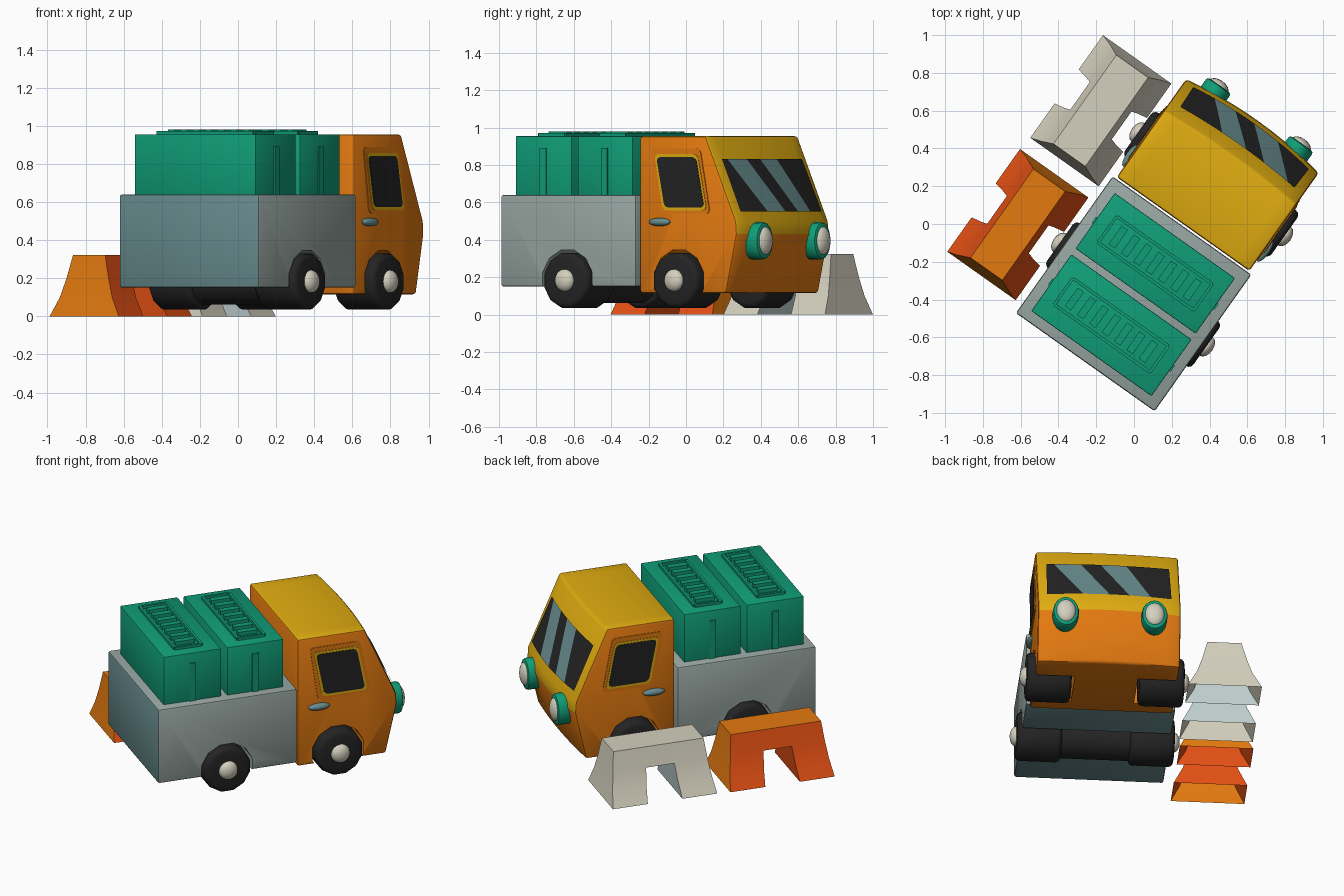
import bpy, bmesh, math
from mathutils import Matrix, Vector

if "Cube" in bpy.data.objects:
    bpy.data.objects.remove(bpy.data.objects["Cube"])

# Truck frame: local x = truck's right, local y = truck's forward
WORLD = Matrix.Rotation(math.radians(-35.3), 4, 'Z') @ Matrix.Translation((0.212, 0, 0))


def mat(name, r, g, b):
    m = bpy.data.materials.new(name)
    lin = [((c / 255 + 0.055) / 1.055) ** 2.4 if c > 10 else c / 255 / 12.92 for c in (r, g, b)]
    m.diffuse_color = (*lin, 1)
    m.use_nodes = True
    m.node_tree.nodes["Principled BSDF"].inputs["Base Color"].default_value = m.diffuse_color
    return m


YELLOW = mat("yellow", 224, 172, 16)
ORANGE = mat("orange", 228, 122, 16)
RED = mat("red_orange", 228, 80, 20)
TEAL = mat("teal", 16, 158, 120)
GREY = mat("grey", 152, 166, 162)
SLATE = mat("slate", 104, 140, 142)
CREAM = mat("cream", 212, 208, 190)
PALE = mat("pale_blue_grey", 192, 208, 208)
BLACK = mat("charcoal", 36, 36, 37)


def finish(name, bm, mats, bevel=0, smooth=True, segs=2):
    bmesh.ops.recalc_face_normals(bm, faces=bm.faces)
    bm.transform(WORLD)
    me = bpy.data.meshes.new(name)
    bm.to_mesh(me)
    bm.free()
    ob = bpy.data.objects.new(name, me)
    bpy.context.collection.objects.link(ob)
    for m in mats:
        me.materials.append(m)
    bpy.context.view_layer.objects.active = ob
    for o in bpy.context.selected_objects:
        o.select_set(False)
    ob.select_set(True)
    if bevel:
        b = ob.modifiers.new("bevel", 'BEVEL')
        b.width, b.segments, b.limit_method, b.angle_limit = bevel, segs, 'ANGLE', math.radians(35)
        bpy.ops.object.modifier_apply(modifier="bevel")
    if smooth:
        bpy.ops.object.shade_smooth_by_angle(angle=math.radians(35))
    return ob


def add_box(bm, x0, x1, y0, y1, z0, z1):
    m = Matrix.Translation(((x0 + x1) / 2, (y0 + y1) / 2, (z0 + z1) / 2)) @ Matrix.Diagonal((x1 - x0, y1 - y0, z1 - z0, 1))
    return bmesh.ops.create_cube(bm, size=1, matrix=m)


def cyl_x(bm, x0, x1, y, z, r, n):
    m = Matrix.Translation(((x0 + x1) / 2, y, z)) @ Matrix.Rotation(math.pi / 2, 4, 'Y') @ Matrix.Rotation(math.pi / n, 4, 'Z')
    bmesh.ops.create_cone(bm, cap_ends=True, segments=n, radius1=r, radius2=r, depth=abs(x1 - x0), matrix=m)


def ball(bm, c, s, n=16):
    bmesh.ops.create_uvsphere(bm, u_segments=n, v_segments=n // 2 + 2, radius=1,
                              matrix=Matrix.Translation(c) @ Matrix.Diagonal((*s, 1)))


def cut(ob, bm):
    c = finish("cutter", bm, [], smooth=False)
    c.hide_render = True
    d = ob.modifiers.new("cut", 'BOOLEAN')
    d.object, d.operation, d.solver = c, 'DIFFERENCE', 'EXACT'
    bpy.context.view_layer.objects.active = ob
    bpy.ops.object.modifier_apply(modifier="cut")
    bpy.data.objects.remove(c)


# Cab: side profile swept across the width, with a bowed front (y, z, bow)
HW = 0.43
PROFILE = [(0.15, 0.115, 0), (0.715, 0.115, 0.02), (0.785, 0.43, 0.04), (0.78, 0.50, 0.04),
           (0.58, 0.955, 0.02), (0.15, 0.955, 0)]
N = 10
bm = bmesh.new()
rings = []
for i in range(N + 1):
    x = HW * (2 * i / N - 1)
    rings.append([bm.verts.new((x, y + b * (1 - (x / HW) ** 2), z)) for y, z, b in PROFILE])
for a, b in zip(rings, rings[1:]):
    for k in range(6):
        f = bm.faces.new((a[k], a[(k + 1) % 6], b[(k + 1) % 6], b[k]))
        f.material_index = 1 if k in (2, 3, 4) else 0
bm.faces.new(rings[0])
bm.faces.new(rings[-1])
cab = finish("cab", bm, [ORANGE, YELLOW], bevel=0.015)
bm = bmesh.new()
for s in (-1, 1):
    cyl_x(bm, s * 0.19, s * 0.6, 0.408, 0.183, 0.168, 12)
cut(cab, bm)


# Windshield: five slanted bands following the bowed front
def front(x, z):
    t = (z - 0.50) / 0.455
    return 0.78 - 0.20 * t + (0.04 - 0.02 * t) * (1 - (x / HW) ** 2)


bm = bmesh.new()
top = [0, 0.06, 0.28, 0.44, 0.65, 1]
bot = [0, 0.29, 0.50, 0.66, 0.83, 1]
for k in range(5):
    grid = []
    for i in range(7):
        row = []
        for j in range(5):
            t = j / 4
            e0, e1 = bot[k] + (top[k] - bot[k]) * t, bot[k + 1] + (top[k + 1] - bot[k + 1]) * t
            x, z = (1 - 2 * (e0 + (e1 - e0) * i / 6)) * (0.375 - 0.005 * t), 0.55 + 0.28 * t
            row.append(bm.verts.new((x, front(x, z) + 0.006, z + 0.002)))
        grid.append(row)
    for i in range(6):
        for j in range(4):
            f = bm.faces.new((grid[i][j], grid[i][j + 1], grid[i + 1][j + 1], grid[i + 1][j]))
            f.material_index = k % 2
ws = finish("windshield", bm, [BLACK, SLATE], smooth=False)

# Side windows: stacked rounded plates, plus door handles
LAYERS = [("window_frame", ORANGE, 0.228, 0.549, 0.28, 0.614, 0.54, 0.888, 0.004),
          ("window_rim", YELLOW, 0.252, 0.535, 0.305, 0.594, 0.558, 0.858, 0.007),
          ("window_glass", BLACK, 0.267, 0.525, 0.320, 0.578, 0.573, 0.842, 0.0098)]
for side, s in (("left", -1), ("right", 1)):
    for name, m, t0, t1, b0, b1, z0, z1, d in LAYERS:
        bm = bmesh.new()
        f = bm.faces.new([bm.verts.new((s * HW, y, z)) for y, z in ((b0, z0), (b1, z0), (t1, z1), (t0, z1))])
        bmesh.ops.bevel(bm, geom=list(bm.verts), offset=0.025, segments=3, affect='VERTICES', profile=0.5)
        r = bmesh.ops.extrude_face_region(bm, geom=list(bm.faces))
        bmesh.ops.translate(bm, vec=(s * d, 0, 0), verts=[v for v in r["geom"] if isinstance(v, bmesh.types.BMVert)])
        finish(f"{side}_{name}", bm, [m], smooth=False)
    bm = bmesh.new()
    ball(bm, (s * 0.435, 0.285, 0.495), (0.025, 0.07, 0.022))
    finish(f"{side}_door_handle", bm, [SLATE])

    # Headlights
    bm = bmesh.new()
    m = (Matrix.Translation((s * 0.267, 0.80, 0.395)) @ Matrix.Diagonal((0.078, 1, 0.1, 1))
         @ Matrix.Rotation(math.pi / 2, 4, 'X'))
    bmesh.ops.create_cone(bm, cap_ends=True, segments=18, radius1=1, radius2=1, depth=0.12, matrix=m)
    finish(f"{side}_headlight_ring", bm, [TEAL], bevel=0.015)
    bm = bmesh.new()
    ball(bm, (s * 0.267, 0.853, 0.395), (0.06, 0.035, 0.076))
    finish(f"{side}_headlight_lens", bm, [CREAM])

    # Wheels and hubs
    for end, y in (("front", 0.408), ("rear", -0.308)):
        bm = bmesh.new()
        cyl_x(bm, s * 0.205, s * 0.475, y, 0.183, 0.152, 12)
        finish(f"{end}_{side}_tyre", bm, [BLACK], bevel=0.03, segs=3)
        bm = bmesh.new()
        ball(bm, (s * 0.475, y, 0.183), (0.038, 0.06, 0.06))
        finish(f"{end}_{side}_hub", bm, [CREAM])

bm = bmesh.new()
cyl_x(bm, -0.21, 0.21, -0.308, 0.183, 0.125, 12)
finish("rear_axle", bm, [BLACK])

# Cargo bed: tail and underside in slate
bm = bmesh.new()
add_box(bm, -0.45, 0.45, -0.746, 0.14, 0.15, 0.64)
bmesh.ops.recalc_face_normals(bm, faces=bm.faces)
for f in bm.faces:
    f.material_index = int(f.normal.y < -0.7 or f.normal.z < -0.7)
bed = finish("cargo_bed", bm, [GREY, SLATE], bevel=0.012)
bm = bmesh.new()
cyl_x(bm, -0.6, 0.6, -0.308, 0.183, 0.168, 12)
cut(bed, bm)

# Crates with slatted lids and end straps
for name, y0, y1 in (("rear", -0.69, -0.323), ("front", -0.285, 0.075)):
    yc = (y0 + y1) / 2
    bm = bmesh.new()
    add_box(bm, -0.39, 0.39, y0, y1, 0.6, 0.955)
    finish(f"{name}_crate", bm, [TEAL], bevel=0.006)
    bm = bmesh.new()
    for s in (-1, 1):
        add_box(bm, -0.31, 0.31, yc + s * 0.085 - 0.008, yc + s * 0.085 + 0.008, 0.95, 0.972)
        add_box(bm, s * 0.31 - 0.008, s * 0.31 + 0.008, yc - 0.085, yc + 0.085, 0.95, 0.972)
        add_box(bm, s * 0.385, s * 0.398, yc - 0.02, yc + 0.02, 0.63, 0.89)
    for k in range(7):
        x = (k - 3) * 0.08
        add_box(bm, x - 0.02, x + 0.02, yc - 0.06, yc + 0.06, 0.95, 0.98)
    finish(f"{name}_crate_slats", bm, [TEAL], smooth=False)

# Flared barriers: lofted hollow block with an archway through it
LEVELS = [(0, 0.222, 0.333), (0.1, 0.168, 0.316), (0.2, 0.135, 0.302), (0.323, 0.103, 0.288)]
for name, mats, cx, cy in (("orange_barrier", [RED, ORANGE, RED], -0.712, -0.358),
                           ("cream_barrier", [CREAM, CREAM, PALE], -0.702, 0.388)):
    bm = bmesh.new()
    rings = [[bm.verts.new((cx + a * hx, cy + b * hy, z)) for a, b in ((-1, -1), (1, -1), (1, 1), (-1, 1))]
             for z, hx, hy in LEVELS]
    for a, b in zip(rings, rings[1:]):
        for k in range(4):
            bm.faces.new((a[k], a[(k + 1) % 4], b[(k + 1) % 4], b[k]))
    bm.faces.new(rings[0])
    bm.faces.new(rings[-1])
    ob = finish(name, bm, mats, smooth=False)
    bm = bmesh.new()
    ends = [[bm.verts.new((cx + s * 0.4, cy + y, z)) for y, z in ((-0.115, -0.05), (0.115, -0.05), (0.09, 0.2), (-0.09, 0.2))]
            for s in (-1, 1)]
    for k in range(4):
        bm.faces.new((ends[0][k], ends[0][(k + 1) % 4], ends[1][(k + 1) % 4], ends[1][k]))
    bm.faces.new(ends[0])
    bm.faces.new(ends[1])
    cut(ob, bm)
    # open the underside, then colour ends/top, sides and archway
    bm = bmesh.new()
    bm.from_mesh(ob.data)
    bmesh.ops.delete(bm, geom=[f for f in bm.faces if f.calc_center_median().z < 0.001], context='FACES')
    inv = WORLD.inverted()
    for f in bm.faces:
        n, c = inv.to_3x3() @ f.normal, inv @ f.calc_center_median()
        inside = abs(c.y - cy) < 0.13 and (abs(n.y) > 0.7 or n.z < -0.7)
        f.material_index = 2 if inside else int(abs(n.y) > 0.7 or n.z > 0.8)
    bm.to_mesh(ob.data)
    bm.free()
    bpy.context.view_layer.objects.active = ob
    ob.select_set(True)
    bpy.ops.object.shade_smooth_by_angle(angle=math.radians(30))
